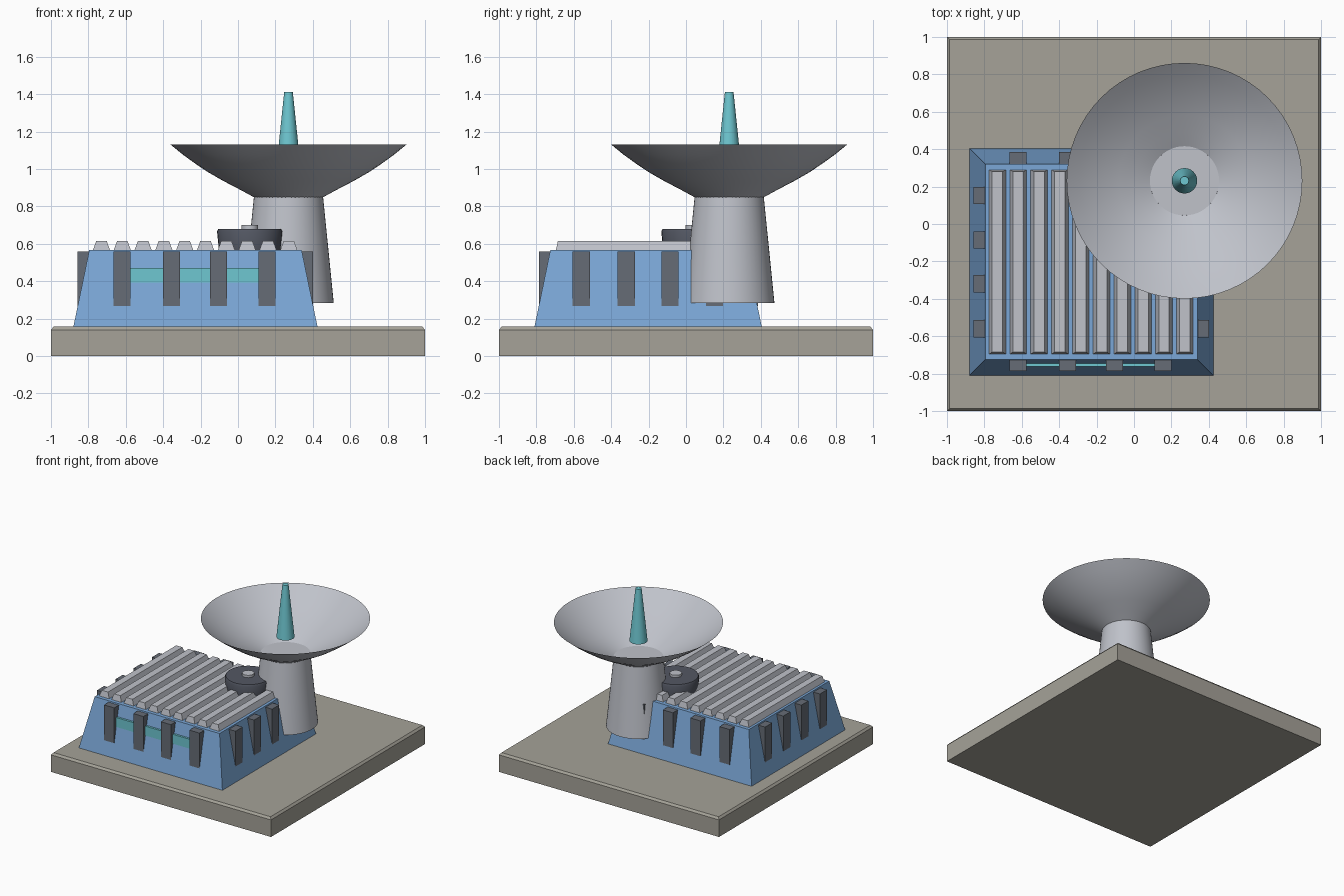
import bpy, bmesh, math

if "Cube" in bpy.data.objects:
    bpy.data.objects.remove(bpy.data.objects["Cube"])

def material(name, r, g, b):
    m = bpy.data.materials.new(name)
    m.diffuse_color = tuple((c / 255) ** 2.2 for c in (r, g, b)) + (1,)
    m.use_nodes = True
    m.node_tree.nodes["Principled BSDF"].inputs["Base Color"].default_value = m.diffuse_color
    return m

STONE = material("warm_stone", 164, 161, 151)
BLUE = material("blue_paint", 122, 166, 214)
PALE = material("pale_metal", 190, 193, 201)
GREY = material("slate_grey", 102, 108, 117)
DARK = material("dark_metal", 84, 88, 99)
TEAL = material("teal_glow", 110, 198, 208)

def finish(name, bm, mat, smooth=False):
    bmesh.ops.recalc_face_normals(bm, faces=bm.faces)
    me = bpy.data.meshes.new(name)
    bm.to_mesh(me)
    bm.free()
    me.materials.append(mat)
    ob = bpy.data.objects.new(name, me)
    bpy.context.collection.objects.link(ob)
    if smooth:
        bpy.ops.object.select_all(action='DESELECT')
        ob.select_set(True)
        bpy.context.view_layer.objects.active = ob
        bpy.ops.object.shade_smooth_by_angle(angle=math.radians(35))
    return ob

def block(name, mat, x, y, z, inset=(0, 0)):
    """Box between (low, high) ranges; the top is inset in x and y."""
    bm = bmesh.new()
    bmesh.ops.create_cube(bm, size=1)
    for v in bm.verts:
        top = v.co.z > 0
        ix, iy = inset if top else (0, 0)
        v.co = (x[1] - ix if v.co.x > 0 else x[0] + ix,
                y[1] - iy if v.co.y > 0 else y[0] + iy,
                z[1] if top else z[0])
    return finish(name, bm, mat)

def lathe(name, mat, centre, profile, capped=True, n=48):
    """Turn a (radius, height) profile round a vertical axis."""
    bm = bmesh.new()
    rings = []
    for r, z in profile:
        rings.append([bm.verts.new((centre[0] + r * math.cos(2 * math.pi * i / n),
                                    centre[1] + r * math.sin(2 * math.pi * i / n), z))
                      for i in range(n)])
    for a, b in zip(rings, rings[1:]):
        for i in range(n):
            j = (i + 1) % n
            bm.faces.new((a[i], a[j], b[j], b[i]))
    if capped:
        bm.faces.new(rings[0])
        bm.faces.new(rings[-1])
    return finish(name, bm, mat, smooth=True)

# Ground slab with a chamfered upper rim
block("base_slab", STONE, (-1, 1), (-1, 1), (0, 0.14))
block("base_rim", STONE, (-1, 1), (-1, 1), (0.14, 0.157), (0.014, 0.014))

# Sloped building
block("building", BLUE, (-0.88, 0.425), (-0.81, 0.405), (0.157, 0.568), (0.085, 0.085))

# Roof ribs
for i in range(10):
    cx = -0.73 + i * 0.1113
    block("roof_rib", PALE, (cx - 0.045, cx + 0.045), (-0.695, 0.29), (0.568, 0.615), (0.017, 0.01))

# Wall buttresses on all four sides
for cx in (-0.62, -0.355, -0.105, 0.155):
    for y in ((-0.787, -0.70), (0.30, 0.385)):
        block("buttress", GREY, (cx - 0.046, cx + 0.046), y, (0.268, 0.558))
for cy in (-0.56, -0.32, -0.085, 0.152):
    for x in ((-0.857, -0.77), (0.31, 0.402)):
        block("buttress", GREY, x, (cy - 0.046, cy + 0.046), (0.268, 0.558))

# Glowing window strip
block("window_strip", TEAL, (-0.575, 0.115), (-0.763, -0.70), (0.393, 0.47))

# Roof vent with hub
vent = (0.063, 0.043)
lathe("roof_vent", DARK, vent, [(0.165, 0.565), (0.175, 0.665), (0.168, 0.68)], n=32)
lathe("vent_hub", PALE, vent, [(0.045, 0.675), (0.045, 0.70)], n=20)

# Dish tower, open bowl and spike
axis = (0.27, 0.231)
lathe("dish_tower", PALE, axis, [(0.242, 0.284), (0.185, 0.85)])
lathe("dish_bowl", PALE, axis, [(0.183, 0.848), (0.26, 0.89), (0.35, 0.937), (0.43, 0.983),
                                (0.50, 1.03), (0.565, 1.077), (0.63, 1.13)], capped=False, n=64)
lathe("dish_spike", TEAL, axis, [(0.068, 0.98), (0.023, 1.412)], n=24)
